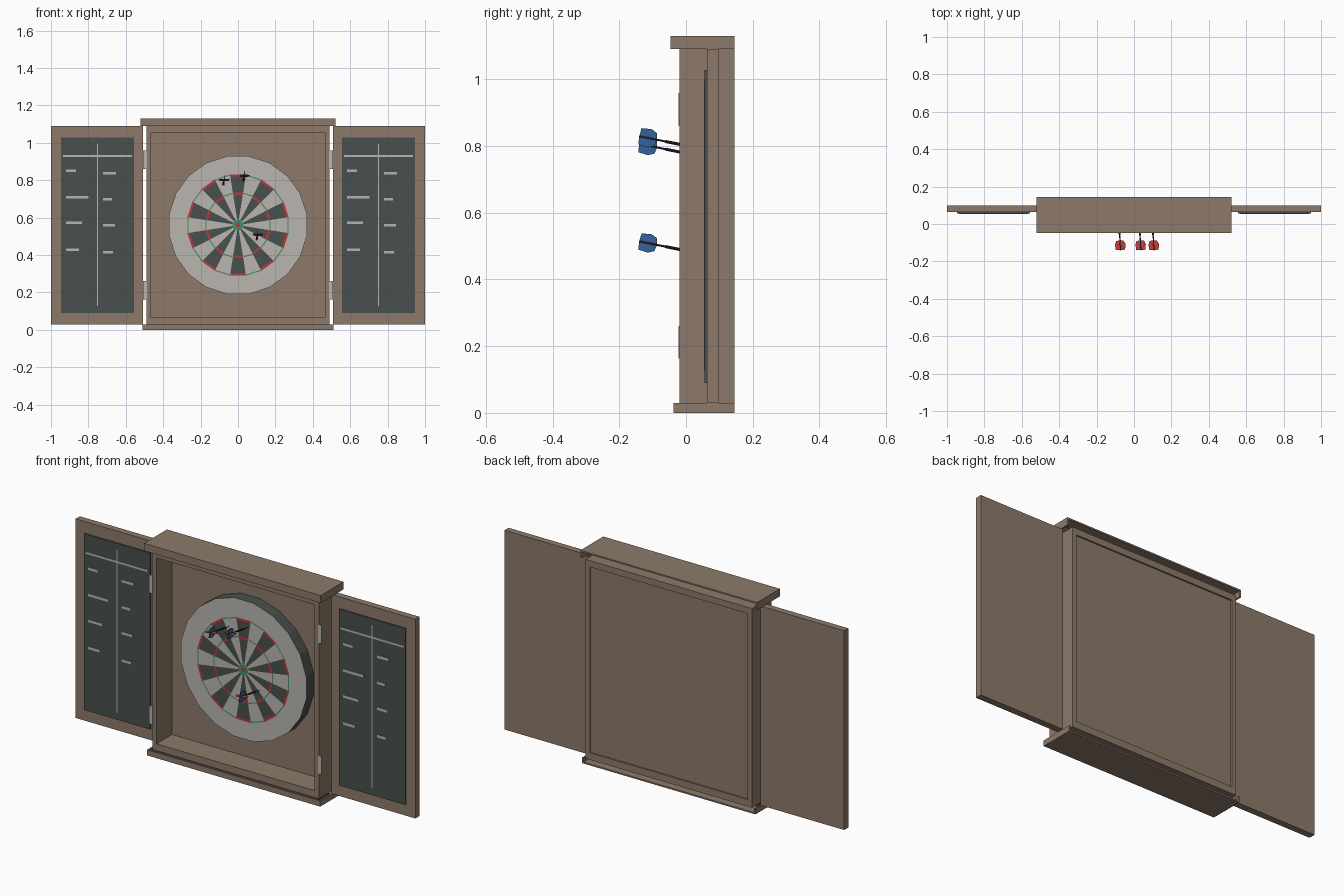
import bpy, bmesh, math
from mathutils import Vector, Matrix

cube = bpy.data.objects.get("Cube")
if cube:
    bpy.data.objects.remove(cube, do_unlink=True)


def material(name, rgb):
    m = bpy.data.materials.new(name)
    m.use_nodes = True
    col = (*rgb, 1)
    m.diffuse_color = col
    m.node_tree.nodes["Principled BSDF"].inputs["Base Color"].default_value = col
    return m


WOOD = material("brown wood", (.27, .195, .145))
SLATE = material("dark slate", (.065, .08, .072))
CHALK = material("off white", (.49, .47, .44))
RED = material("red", (.5, .04, .04))
GREEN = material("green", (.05, .28, .13))
BLUE = material("blue", (.035, .13, .34))
DARK = material("dark metal", (.03, .025, .02))


def finish(name, bm, *mats):
    me = bpy.data.meshes.new(name)
    bm.to_mesh(me)
    bm.free()
    for m in mats:
        me.materials.append(m)
    ob = bpy.data.objects.new(name, me)
    bpy.context.collection.objects.link(ob)
    return ob


def boxes(name, mat, *spans):
    """One object from boxes, each given as (x0, x1, y0, y1, z0, z1)."""
    bm = bmesh.new()
    for x0, x1, y0, y1, z0, z1 in spans:
        mid = Vector((x0 + x1, y0 + y1, z0 + z1)) / 2
        size = (abs(x1 - x0), y1 - y0, z1 - z0)
        bmesh.ops.create_cube(bm, size=1, matrix=Matrix.Translation(mid) @ Matrix.Diagonal((*size, 1)))
    return finish(name, bm, mat)


# Cabinet frame and recessed back panel
BACK = .145
boxes("cabinet_frame", WOOD,
      (-.49, -.465, -.02, BACK, .03, 1.09),
      (.465, .49, -.02, BACK, .03, 1.09),
      (-.465, .465, -.02, BACK, 1.056, 1.09),
      (-.465, .465, -.02, BACK, .03, .067))
boxes("back_panel", WOOD, (-.465, .465, .11, .137, .067, 1.056))


# Hollow mouldings above and below, open at the back and toward the frame
def moulding(name, half, front, z0, z1, slab_low):
    t = .008
    slab = (z0, z0 + t) if slab_low else (z1 - t, z1)
    boxes(name, WOOD,
          (-half, half, front, BACK, *slab),
          (-half, half, front, front + t, z0, z1),
          (-half, -half + t, front, BACK, z0, z1),
          (half - t, half, front, BACK, z0, z1))


moulding("top_moulding", .52, -.047, 1.09, 1.13, False)
moulding("bottom_moulding", .51, -.037, 0, .03, True)
boxes("top_filler", SLATE, (-.5, .5, -.02, .08, 1.09, 1.122))
boxes("bottom_filler", SLATE, (-.48, .48, -.029, .08, .008, .026))

# Open doors with slates and chalk marks
left_marks = ((.054, .85), (.12, .71), (.086, .572), (.07, .428))
right_marks = ((.07, .837), (.048, .698), (.064, .56), (.054, .414))
for side, s in (("right", -1), ("left", 1)):
    lo, hi = sorted((s * .507, s * 1.0))
    boxes(side + "_door", WOOD, (lo, hi, .063, .098, .03, 1.09))
    c = s * .751
    boxes(side + "_slate", SLATE, (c - .195, c + .195, .056, .063, .09, 1.028))
    y = (.0535, .056)
    marks = [(c - .185, c + .185, *y, .925, .936),
             (c - .003, c + .003, *y, .128, .996)]
    for start, column in ((c - .169, left_marks), (c + .029, right_marks)):
        marks += [(start, start + w, *y, z - .007, z + .007) for w, z in column]
    boxes(side + "_chalk_marks", CHALK, *marks)
    lo, hi = sorted((s * .486, s * .508))
    boxes(side + "_hinges", CHALK,
          *[(lo, hi, -.023, -.019, z, z + .098) for z in (.163, .86)])

# Round board: pale faces, dark rim
CZ, FACE_Y = .56, .048
bm = bmesh.new()
place = (Matrix.Translation((0, (FACE_Y + .11) / 2, CZ)) @ Matrix.Rotation(math.pi / 2, 4, 'X')
         @ Matrix.Rotation(math.radians(9), 4, 'Z'))
bmesh.ops.create_cone(bm, cap_ends=True, segments=20, radius1=.373, radius2=.373,
                      depth=.11 - FACE_Y, matrix=place)
bm.normal_update()
for f in bm.faces:
    f.material_index = 0 if abs(f.normal.y) > .5 else 1
finish("board", bm, CHALK, SLATE)


# Painted sectors and rings on the board
def sectors(name, mat, r0, r1, ids, lift):
    bm = bmesh.new()
    for k in ids:
        a0, a1 = math.radians(18 * k - 9), math.radians(18 * k + 9)
        bm.faces.new([bm.verts.new((r * math.sin(a), FACE_Y - lift, CZ + r * math.cos(a)))
                      for r, a in ((r0, a0), (r0, a1), (r1, a1), (r1, a0))])
    finish(name, bm, mat)


even, odd = range(0, 20, 2), range(1, 20, 2)
sectors("dark_wedges", SLATE, .03, .272, even, .002)
for ring, r in (("outer", .274), ("inner", .176)):
    sectors(ring + "_red_ring", RED, r - .012, r, even, .004)
    sectors(ring + "_green_ring", GREEN, r - .006, r, odd, .004)
sectors("bull_ring", GREEN, .011, .029, range(20), .004)
sectors("bull_centre", RED, .0005, .011, range(20), .004)


# Darts: local z runs from the point to the tail
def dart(name, tail):
    tail = Vector(tail)
    axis = Vector((.06, -1, .2)).normalized()
    across = Vector((1, 0, 0))
    across = (across - axis * across.dot(axis)).normalized()
    rot = Matrix((across, axis.cross(across), axis)).transposed().to_4x4()
    tip = tail - axis * .2
    frame = Matrix.Translation(tip) @ rot

    bm = bmesh.new()
    for r0, r1, z0, z1 in ((.0005, .002, 0, .05), (.0045, .0045, .05, .12), (.003, .003, .12, .2)):
        bmesh.ops.create_cone(bm, cap_ends=True, segments=8, radius1=r0, radius2=r1, depth=z1 - z0,
                              matrix=frame @ Matrix.Translation((0, 0, (z0 + z1) / 2)))
    finish(name + "_shaft", bm, DARK)

    outline = ((0, .145), (.02, .15), (.028, .168), (.025, .198), (0, .2))
    for label, mat, turns in (("upright", BLUE, (1, 3)), ("level", RED, (0, 2))):
        bm = bmesh.new()
        for q in turns:
            m = frame @ Matrix.Rotation(q * math.pi / 2, 4, 'Z')
            f = bm.faces.new([bm.verts.new(m @ Vector((r, -.0008, z))) for r, z in outline])
            ext = bmesh.ops.extrude_face_region(bm, geom=[f])
            shift = m.to_3x3() @ Vector((0, .0016, 0))
            bmesh.ops.translate(bm, vec=shift, verts=[v for v in ext["geom"] if isinstance(v, bmesh.types.BMVert)])
        bmesh.ops.recalc_face_normals(bm, faces=bm.faces)
        finish(name + "_" + label + "_flights", bm, mat)


dart("first_dart", (-.072, -.14, .806))
dart("second_dart", (.037, -.14, .829))
dart("third_dart", (.107, -.14, .514))
